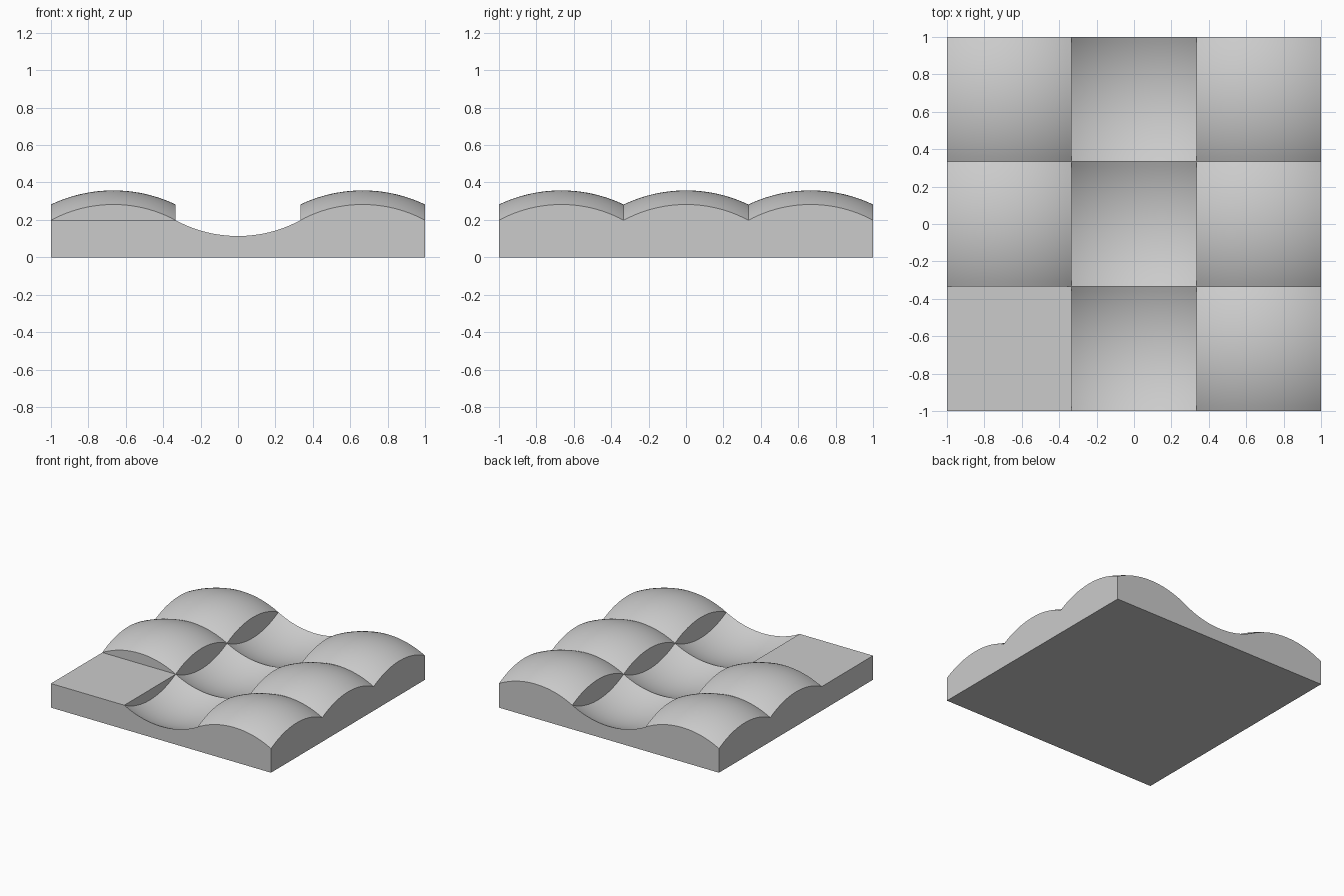
import bpy
import bmesh
from math import sqrt

cube = bpy.data.objects.get("Cube")
if cube:
    bpy.data.objects.remove(cube, do_unlink=True)

CELL = 2 / 3        # width of one square
HALF = CELL / 2
LEVEL = 0.198       # height of every square's corners
RADIUS = 0.776      # sphere radius of domes and bowls
STEPS = 24          # divisions per square

# Columns from -x to +x: 1 = dome, -1 = bowl, 0 = flat; rows from front to back
RELIEF = [[0, 1, 1], [-1, -1, -1], [1, 1, 1]]


def cell_point(col, row, i, j):
    """Surface point of a square at grid step (i, j)."""
    u, v = (i / STEPS - 0.5) * CELL, (j / STEPS - 0.5) * CELL
    rise = sqrt(RADIUS**2 - u * u - v * v) - sqrt(RADIUS**2 - 2 * HALF**2)
    return (col - 1) * CELL + u, (row - 1) * CELL + v, LEVEL + RELIEF[col][row] * rise


def add_face(bm, points):
    bm.faces.new([bm.verts.new(p) for p in points])


def add_wall(bm, upper, lower):
    """Vertical strip between two edge curves."""
    for k in range(STEPS):
        add_face(bm, (upper[k], upper[k + 1], lower[k + 1], lower[k]))


def edge_curve(col, row, axis, end):
    steps = range(STEPS + 1)
    if axis == 0:
        return [cell_point(col, row, end, k) for k in steps]
    return [cell_point(col, row, k, end) for k in steps]


bm = bmesh.new()
for col in range(3):
    for row in range(3):
        # Curved or flat top of the square
        cells = 1 if RELIEF[col][row] == 0 else STEPS
        for i in range(STEPS):
            for j in range(STEPS):
                add_face(bm, [cell_point(col, row, i + a, j + b)
                              for a, b in ((0, 0), (1, 0), (1, 1), (0, 1))])
        # Walls to the next square, and outer sides down to the ground
        for axis, index in ((0, col), (1, row)):
            far = edge_curve(col, row, axis, STEPS)
            if index < 2:
                ncol, nrow = (col + 1, row) if axis == 0 else (col, row + 1)
                if RELIEF[ncol][nrow] != RELIEF[col][row]:
                    add_wall(bm, far, edge_curve(ncol, nrow, axis, 0))
            else:
                add_wall(bm, far, [(x, y, 0) for x, y, z in far])
            if index == 0:
                near = edge_curve(col, row, axis, 0)
                add_wall(bm, near, [(x, y, 0) for x, y, z in near])

# Weld everything and close the underside
bmesh.ops.remove_doubles(bm, verts=bm.verts[:], dist=0.0001)
rim = [e for e in bm.edges if all(v.co.z < 0.001 for v in e.verts)]
bmesh.ops.holes_fill(bm, edges=rim, sides=0)
bmesh.ops.recalc_face_normals(bm, faces=bm.faces[:])

mesh = bpy.data.meshes.new("relief_tile")
bm.to_mesh(mesh)
bm.free()
tile = bpy.data.objects.new("relief_tile", mesh)
bpy.context.collection.objects.link(tile)

# Plain grey throughout
grey = bpy.data.materials.new("light grey")
grey.use_nodes = True
color = (0.6, 0.6, 0.6, 1)
grey.diffuse_color = color
grey.node_tree.nodes["Principled BSDF"].inputs["Base Color"].default_value = color
mesh.materials.append(grey)

bpy.ops.object.select_all(action='DESELECT')
tile.select_set(True)
bpy.context.view_layer.objects.active = tile
bpy.ops.object.shade_smooth_by_angle(angle=0.4)
